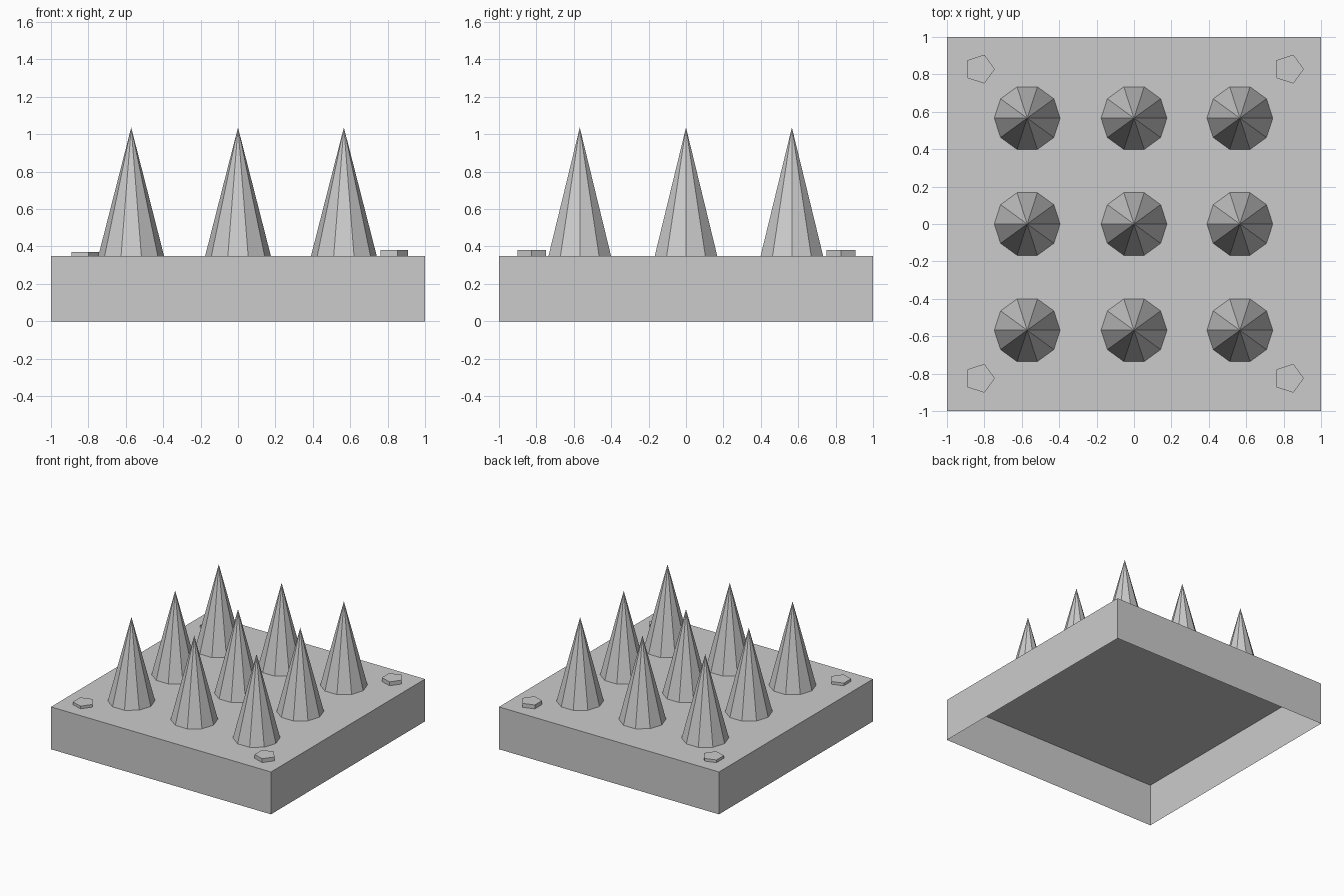
import bpy, bmesh
from mathutils import Matrix

if "Cube" in bpy.data.objects:
    bpy.data.objects.remove(bpy.data.objects["Cube"])

TOP = 0.348  # upper surface of the base


def finish(name, bm):
    mesh = bpy.data.meshes.new(name)
    bm.to_mesh(mesh)
    bm.free()
    obj = bpy.data.objects.new(name, mesh)
    bpy.context.collection.objects.link(obj)
    return obj


def drop_bottom(bm):
    # remove the downward-facing face to leave the underside open
    bm.normal_update()
    down = [f for f in bm.faces if f.normal.z < -0.9]
    bmesh.ops.delete(bm, geom=down, context='FACES_ONLY')


def prism(name, x, y, sides, r1, r2, height):
    # faceted cone or prism with a corner pointing along +x
    bm = bmesh.new()
    bmesh.ops.create_cone(bm, cap_ends=r2 > 0, segments=sides,
                          radius1=r1, radius2=r2, depth=height)
    # turn the first corner (on +y or +x) so that it points along +x
    v = max(bm.verts, key=lambda p: p.co.xy.length)
    turn = Matrix.Rotation(-v.co.xy.to_3d().to_2d().angle_signed((1, 0)) * -1, 4, 'Z')
    if abs((turn @ v.co).y) > 1e-4:
        turn.invert()
    bmesh.ops.transform(bm, matrix=turn, verts=bm.verts)
    drop_bottom(bm)
    obj = finish(name, bm)
    obj.location = (x, y, TOP + height / 2)
    return obj


# hollow base: a thin shell, open underneath
bm = bmesh.new()
bmesh.ops.create_cube(bm, size=1)
bmesh.ops.scale(bm, vec=(2, 2, TOP), verts=bm.verts)
bmesh.ops.translate(bm, vec=(0, 0, TOP / 2), verts=bm.verts)
drop_bottom(bm)
finish("base", bm)

# three by three grid of ten-sided spikes
for x in (-0.571, 0, 0.566):
    for y in (-0.568, 0, 0.566):
        prism("spike", x, y, 10, 0.176, 0, 0.688)

# five-sided corner bolts, slightly lower on the left
for x, height in ((-0.825, 0.022), (0.827, 0.032)):
    for y in (-0.825, 0.828):
        prism("corner_bolt", x, y, 5, 0.081, 0.081, height)
